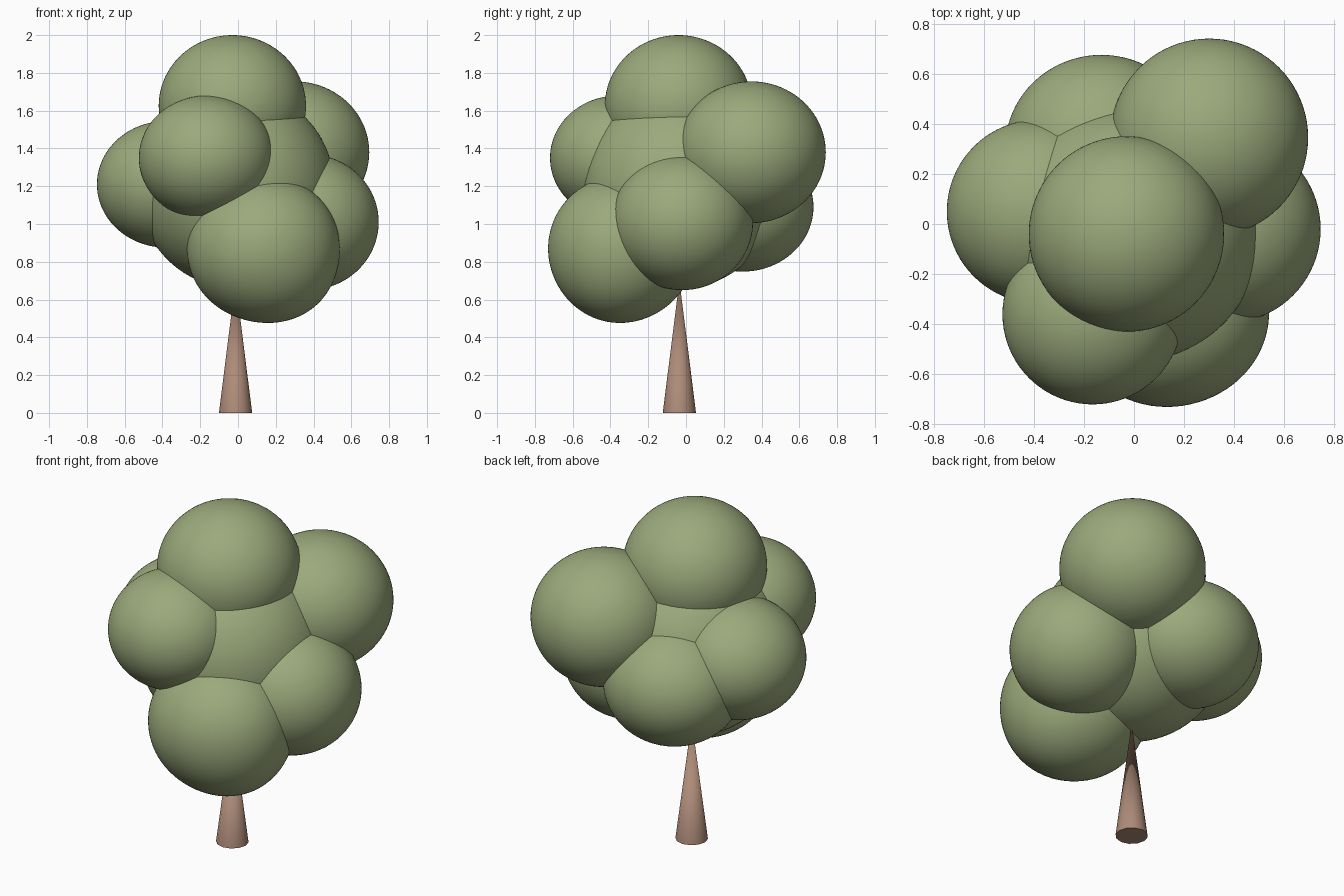
import bpy, bmesh
from mathutils import Vector

if "Cube" in bpy.data.objects:
    bpy.data.objects.remove(bpy.data.objects["Cube"])


def material(name, color):
    m = bpy.data.materials.new(name)
    m.diffuse_color = color
    m.use_nodes = True
    m.node_tree.nodes["Principled BSDF"].inputs["Base Color"].default_value = m.diffuse_color
    return m


green = material("leaf_green", (0.33, 0.40, 0.20, 1))
brown = material("bark_brown", (0.42, 0.26, 0.19, 1))


def finish(bm, name, mat):
    me = bpy.data.meshes.new(name)
    bm.to_mesh(me)
    bm.free()
    ob = bpy.data.objects.new(name, me)
    bpy.context.collection.objects.link(ob)
    me.materials.append(mat)
    return ob


def clump(name, center, radii, bulges=()):
    """Rounded leaf clump; each bulge pushes the surface along a direction."""
    bm = bmesh.new()
    bmesh.ops.create_icosphere(bm, subdivisions=5, radius=1)
    pushes = [(Vector(d).normalized(), a) for d, a in bulges]
    for v in bm.verts:
        n = v.co.normalized()
        s = 1 + sum(a * max(0, n.dot(d)) ** 4 for d, a in pushes)
        v.co = Vector(c + r * k * s for c, r, k in zip(center, radii, n))
    for f in bm.faces:
        f.smooth = True
    return finish(bm, name, green)


# Foliage: a core with seven clumps around it
clump("foliage_core", (-0.01, -0.03, 1.19), (0.52, 0.52, 0.53))
clump("foliage_top", (-0.03, -0.04, 1.625), (0.39, 0.39, 0.375))
clump("foliage_back_right", (0.30, 0.345, 1.38), (0.395, 0.395, 0.375))
clump("foliage_front_left", (-0.165, -0.36, 1.35), (0.36, 0.36, 0.33))
clump("foliage_left", (-0.38, 0.05, 1.21), (0.367, 0.367, 0.335))
clump("foliage_front_low", (0.13, -0.34, 0.87), (0.40, 0.39, 0.385),
      [((0.6, -0.2, -0.75), 0.06), ((0.8, -0.3, 0.45), 0.03)])
clump("foliage_right", (0.37, -0.02, 1.01), (0.375, 0.375, 0.36))
clump("foliage_back_left", (-0.13, 0.30, 1.09), (0.385, 0.375, 0.342))

# Trunk: slim cone tapering into the foliage
bm = bmesh.new()
bmesh.ops.create_cone(bm, cap_ends=True, segments=12, radius1=0.088,
                      radius2=0.0, depth=0.70)
bmesh.ops.translate(bm, verts=bm.verts, vec=(-0.013, -0.035, 0.35))
trunk = finish(bm, "trunk", brown)
bpy.context.view_layer.objects.active = trunk
trunk.select_set(True)
bpy.ops.object.shade_smooth_by_angle(angle=0.7)
